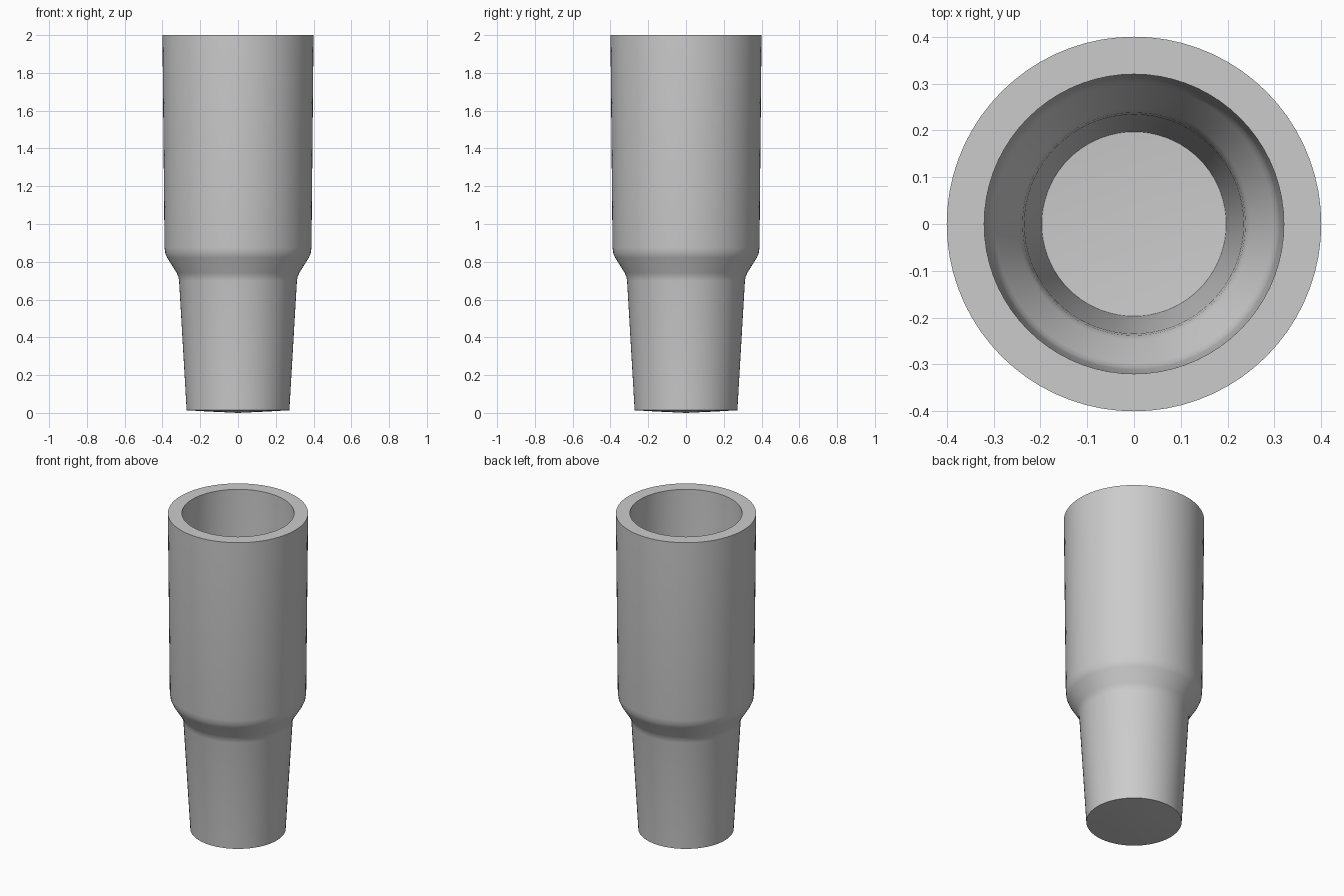
import bpy, bmesh
from math import pi

if "Cube" in bpy.data.objects:
    bpy.data.objects.remove(bpy.data.objects["Cube"])

# Half cross-section (radius, z): underside, outer wall, rim, inner wall, floor
profile = [
    (0, 0.0), (0.15, 0.007), (0.272, 0.014),
    (0.312, 0.70), (0.316, 0.72), (0.325, 0.742),
    (0.375, 0.822), (0.385, 0.845), (0.389, 0.875),
    (0.40, 2.0), (0.32, 2.0),
    (0.311, 0.90), (0.307, 0.875), (0.298, 0.855),
    (0.247, 0.775), (0.238, 0.75), (0.234, 0.72),
    (0.197, 0.095), (0, 0.082),
]

# Lathe the section around z
bm = bmesh.new()
verts = [bm.verts.new((r, 0, z)) for r, z in profile]
edges = [bm.edges.new(pair) for pair in zip(verts, verts[1:])]
bmesh.ops.spin(bm, geom=verts + edges, cent=(0, 0, 0), axis=(0, 0, 1),
               angle=2 * pi, steps=72, use_merge=True)
bmesh.ops.remove_doubles(bm, verts=bm.verts, dist=1e-5)
bmesh.ops.recalc_face_normals(bm, faces=bm.faces)
mesh = bpy.data.meshes.new("tumbler_body")
bm.to_mesh(mesh)
bm.free()

# Smooth walls with crisp rim and base edges
body = bpy.data.objects.new("tumbler_body", mesh)
bpy.context.collection.objects.link(body)
bpy.context.view_layer.objects.active = body
body.select_set(True)
bpy.ops.object.shade_smooth_by_angle(angle=pi / 6)
